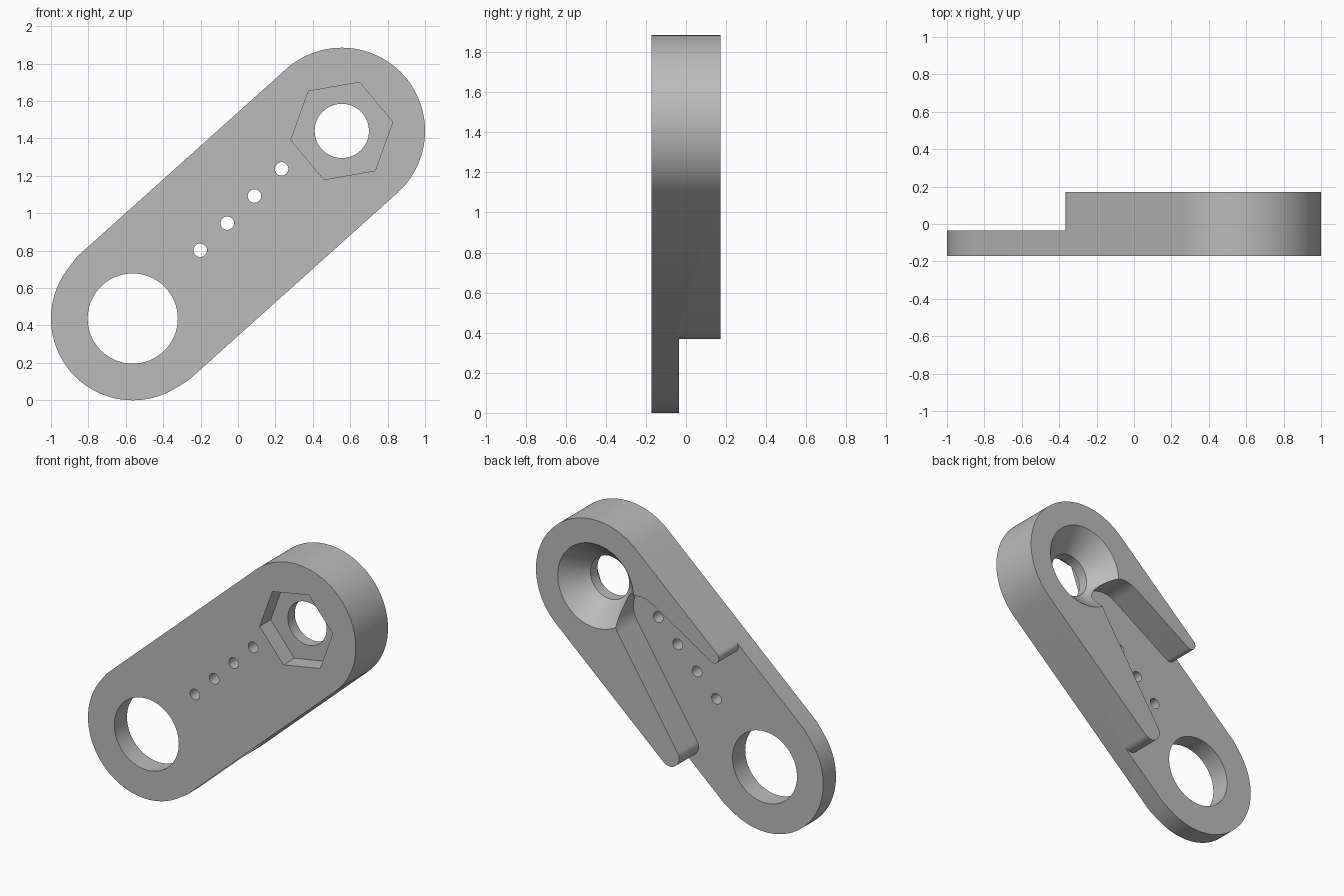
import bpy, bmesh
from math import sin, cos, radians, atan2
from mathutils import Vector

cube = bpy.data.objects.get("Cube")
if cube:
    bpy.data.objects.remove(cube, do_unlink=True)

grey = bpy.data.materials.new("plain grey")
grey.use_nodes = True
grey.diffuse_color = (0.5, 0.5, 0.5, 1)
grey.node_tree.nodes["Principled BSDF"].inputs["Base Color"].default_value = (0.5, 0.5, 0.5, 1)

# The link runs from the upper bolt centre down to the lower eye centre
top = Vector((0.555, 1.44))
eye = Vector((-0.563, 0.437))
length = (top - eye).length
along = (top - eye).normalized()
tilt = atan2(along.y, along.x)
half = 0.445
front, step, back = -0.172, -0.036, 0.172


def arc(u, v, r, start, end, steps=40):
    angles = [radians(start + (end - start) * i / steps) for i in range(steps + 1)]
    return [(u + r * cos(a), v + r * sin(a)) for a in angles]


def to_world(points):
    """Link coordinates (along, across) to x and z."""
    return [(top.x + along.x * u - along.y * v, top.y + along.y * u + along.x * v)
            for u, v in points]


def loft(name, near, y0, far, y1):
    """Solid between two matching outlines in the x-z plane."""
    bm = bmesh.new()
    a = [bm.verts.new((x, y0, z)) for x, z in near]
    b = [bm.verts.new((x, y1, z)) for x, z in far]
    bm.faces.new(a)
    bm.faces.new(b[::-1])
    n = len(a)
    for i in range(n):
        j = (i + 1) % n
        bm.faces.new((a[j], a[i], b[i], b[j]))
    bmesh.ops.recalc_face_normals(bm, faces=bm.faces)
    mesh = bpy.data.meshes.new(name)
    bm.to_mesh(mesh)
    bm.free()
    obj = bpy.data.objects.new(name, mesh)
    mesh.materials.append(grey)
    bpy.context.collection.objects.link(obj)
    return obj


def ring(x, z, r, sides=64, turn=0):
    return arc(x, z, r, turn, turn + 360, sides)[:-1]


def cut(target, cutter):
    cutter.hide_render = True
    mod = target.modifiers.new("cut", "BOOLEAN")
    mod.operation = "DIFFERENCE"
    mod.solver = "EXACT"
    mod.object = cutter
    bpy.context.view_layer.objects.active = target
    bpy.ops.object.modifier_apply(modifier=mod.name)
    bpy.data.objects.remove(cutter, do_unlink=True)


# Body: rounded bar at full thickness
outline = to_world(arc(0, 0, half, -90, 90, 64) + [(-length, half)]
                   + arc(-length, 0, 0.437, 102, 258, 64) + [(-length, -half)])
link = loft("link_arm", outline, front, outline, back)

# Step: removes the back of the lower end, leaving two round-tipped prongs
recess = to_world([(-0.82, 0.6)]
                  + arc(-0.82, 0.405, 0.04, 90, 259, 20)
                  + arc(-0.36, 0.09, 0.19, 79, -76)
                  + arc(-1.08, -0.375, 0.07, 104, 270, 20)
                  + [(-1.08, -0.6), (-2.2, -0.6), (-2.2, 0.6)])
cut(link, loft("recess", recess, step, recess, 0.3))

# Through holes: lower eye, upper bolt and the row of four small holes
holes = [(eye.x, eye.y, 0.241), (top.x, top.y, 0.145)]
holes += [(-0.202 + 0.145 * i, 0.802 + 0.145 * i, 0.036) for i in range(4)]
for x, z, r in holes:
    circle = ring(x, z, r)
    cut(link, loft("hole", circle, -0.4, circle, 0.4))

# Hexagonal nut pocket in front
hexagon = ring(top.x, top.y, 0.277, 6, 10)
cut(link, loft("nut_pocket", hexagon, -0.3, hexagon, -0.055))

# Conical countersink in the back
slope = 0.908
cut(link, loft("countersink", ring(top.x, top.y, 0.145 - 0.02 * slope), 0.0,
               ring(top.x, top.y, 0.283 + 0.1 * slope), back + 0.1))

# Smooth curved walls, sharp edges
bpy.ops.object.select_all(action="DESELECT")
link.select_set(True)
bpy.context.view_layer.objects.active = link
bpy.ops.object.shade_smooth_by_angle(angle=radians(25))
